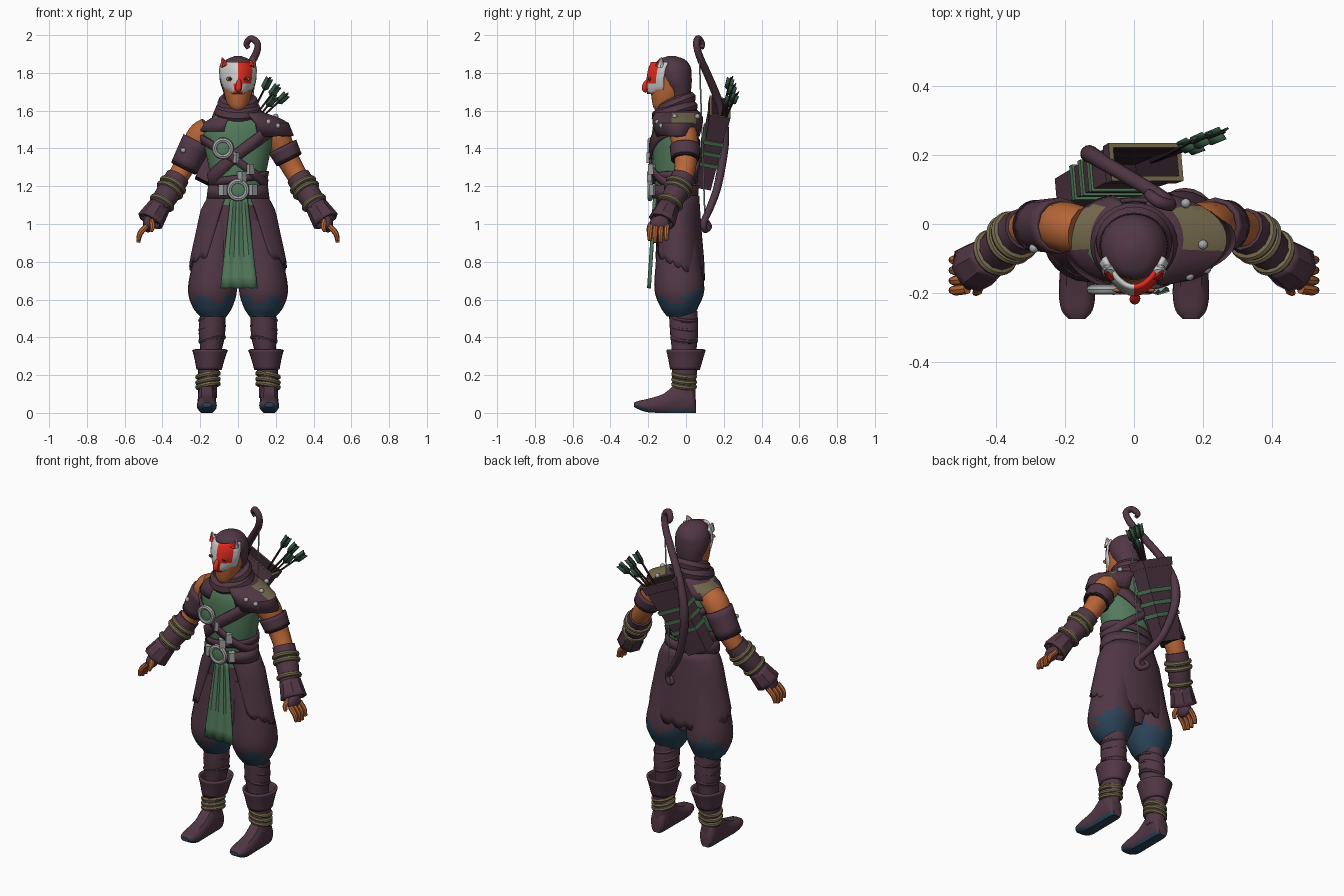
import bpy, bmesh
from math import sin, cos, pi, radians
from mathutils import Vector

if "Cube" in bpy.data.objects:
    bpy.data.objects.remove(bpy.data.objects["Cube"])

def material(name, *rgb):
    m = bpy.data.materials.new(name)
    m.use_nodes = True
    m.diffuse_color = [(c / 255) ** 2.2 for c in rgb] + [1]
    m.node_tree.nodes["Principled BSDF"].inputs["Base Color"].default_value = m.diffuse_color
    return m

BROWN, DARK, SKIN, GREEN, BLUE, OLIVE, WHITE, RED, METAL, PINE = [material(*spec) for spec in (
    ("plum brown cloth", 82, 58, 70), ("dark leather", 52, 38, 44), ("tan skin", 182, 102, 58),
    ("green cloth", 84, 122, 93), ("dark blue cloth", 46, 68, 86), ("olive trim", 118, 107, 80),
    ("mask white", 205, 205, 205), ("mask red", 226, 48, 38), ("grey metal", 165, 168, 168),
    ("pine green feather", 54, 84, 66))]

def finish(ob, name, mats, thick=0):
    ob.name = name
    for m in mats if isinstance(mats, tuple) else (mats,):
        ob.data.materials.append(m)
    if thick:
        mod = ob.modifiers.new("thickness", "SOLIDIFY")
        mod.thickness, mod.offset = thick, 0
    bpy.ops.object.select_all(action="DESELECT")
    bpy.context.view_layer.objects.active = ob
    ob.select_set(True)
    bpy.ops.object.shade_smooth_by_angle(angle=radians(40))

def grid(name, rows, mats, wrap=True, caps=True, rule=lambda row, centre: 0, thick=0):
    n, cols, last = len(rows[0]), len(rows[0]) - (not wrap), len(rows) - 1
    faces = [(i * n + j, i * n + (j + 1) % n, (i + 1) * n + (j + 1) % n, (i + 1) * n + j)
             for i in range(last) for j in range(cols)]
    if wrap and caps:
        faces += [tuple(range(n)), tuple(range(last * n, last * n + n))]
    me = bpy.data.meshes.new(name)
    me.from_pydata([p for row in rows for p in row], [], faces)
    for p in me.polygons:
        p.material_index = rule(p.index // cols, p.center)
    bm = bmesh.new()
    bm.from_mesh(me)
    bmesh.ops.recalc_face_normals(bm, faces=bm.faces)
    bm.to_mesh(me)
    ob = bpy.data.objects.new(name, me)
    bpy.context.collection.objects.link(ob)
    finish(ob, name, mats, thick)

def circle(n):
    return [2 * pi * k / n for k in range(n)]

def smooth(pts, sub=4):  # Catmull-Rom curve through tuples of any length
    P = [Vector(p) for p in pts]
    P = [2 * P[0] - P[1]] + P + [2 * P[-1] - P[-2]]
    return [0.5 * (2 * b + (c - a) * t + (2 * a - 5 * b + 4 * c - d) * t * t + (3 * b - a - 3 * c + d) * t ** 3)
            for a, b, c, d in zip(P, P[1:], P[2:], P[3:]) for t in (k / sub for k in range(sub))] + [P[-2]]

def loft(name, rings, mats, s=1, **kw):  # ellipses: centre x, y, z, radius x, y
    grid(name, [[(s * (x + rx * sin(a)), y - ry * cos(a), z) for a in circle(24)]
                for x, y, z, rx, ry in smooth(rings)], mats, **kw)

def tube(name, pts, mats, s=1, n=12, ref=(0, 1, 0), **kw):  # path: x, y, z, radius
    P, rows = smooth(pts), []
    C = [Vector((s * p[0], p[1], p[2])) for p in P]
    for i, c in enumerate(C):
        t = (C[min(i + 1, len(C) - 1)] - C[max(i - 1, 0)]).normalized()
        u = (Vector(ref) - t * t.dot(Vector(ref))).normalized()
        rows.append([c + P[i][3] * (u * cos(a) + t.cross(u) * sin(a)) for a in circle(n)])
    grid(name, rows, mats, **kw)

def ball(name, loc, scale, mat):
    bpy.ops.mesh.primitive_uv_sphere_add(segments=16, ring_count=10, location=loc)
    bpy.context.object.scale = scale
    finish(bpy.context.object, name, mat)

def hoop(name, loc, axis, big, small, mat):
    bpy.ops.mesh.primitive_torus_add(location=loc, rotation=Vector(axis).to_track_quat("Z", "Y").to_euler(),
                                     major_radius=big, minor_radius=small, major_segments=28, minor_segments=8)
    finish(bpy.context.object, name, mat)

def lookup(table, z):  # interpolate rows of (z, value, value)
    z = min(max(z, table[0][0]), table[-1][0])
    for a, b in zip(table, table[1:]):
        if z <= b[0]:
            return Vector(a[1:]).lerp(Vector(b[1:]), (z - a[0]) / (b[0] - a[0]))

# Torso, with straps and belt that follow its outline
BODY = [(1.1, .15, .1), (1.2, .135, .105), (1.3, .155, .115), (1.4, .175, .12),
        (1.48, .185, .12), (1.54, .16, .11), (1.61, .08, .08)]
loft("tunic", [(0, -.06, z, rx, ry) for z, rx, ry in BODY], GREEN)
for name, z0, tilt, half, grow in (("shoulder_sash", 1.37, .14, .04, .01), ("quiver_strap", 1.33, -.12, .025, .013),
                                   ("waist_wrap", 1.24, .02, .02, .008), ("belt", 1.17, 0, .035, .016)):
    rows = [[], []]
    for a in circle(48):
        for row, z in zip(rows, (z0 + tilt * sin(a) - half, z0 + tilt * sin(a) + half)):
            rx, ry = lookup(BODY, z)
            row.append(((rx + grow) * sin(a), -.06 - (ry + grow) * cos(a), z))
    grid(name, rows, BROWN, caps=False, thick=.012)
for name, x, z, r in (("chest", -.08, 1.4, .044), ("belt", 0, 1.18, .046)):
    hoop(name + "_medallion_rim", (x, -.19, z), (0, 1, 0), r, .014, METAL)
    ball(name + "_medallion", (x, -.188, z), (r, .012, r), GREEN)
for x, z in ((-.078, 1.18), (.078, 1.18), (-.01, 1.35), (.06, 1.29), (.02, 1.25)):
    y = -.186 + abs(x) / 6
    tube("strap_clasp", [(x, y, z - .028, .024), (x, y, z + .028, .024)], METAL, n=4)
# Coat skirt with ragged hem open at the front, over hips and tabard
COAT = [(.66, .262, .14), (.8, .25, .135), (.95, .218, .122), (1.07, .192, .113), (1.15, .15, .108)]
rows = [[] for i in range(11)]
for i, row in enumerate(rows):
    start = radians(24 + 1.8 * i)
    for k in range(45):
        a = start + (2 * pi - 2 * start) * k / 44
        z = 1.15 + (.022 * (k % 3 == 0) - .31 - .07 * (1 - cos(a))) * i / 10
        rx, ry = lookup(COAT, z)
        row.append((rx * sin(a), -.045 - ry * cos(a), z))
grid("coat_skirt", rows, BROWN, wrap=False, thick=.014)
loft("hips", [(0, -.05, .66, .1, .09), (0, -.05, .8, .17, .11), (0, -.05, 1, .17, .105), (0, -.055, 1.15, .14, .1)], BROWN)
grid("front_tabard", [[(.005 + (.042 + .055 * t) * u / 6, -.164 - .032 * t - .005 * cos(u * pi / 2), 1.15 - .49 * t)
                       for u in range(-6, 7)] for t in (k / 8 for k in range(9))], GREEN, wrap=False, thick=.01)
# Legs, boots, arms and hands
for s, side in ((1, "left_"), (-1, "right_")):
    loft(side + "trouser", [(.13, -.03, .51, .07, .07), (.135, -.035, .56, .105, .1), (.135, -.035, .65, .13, .132),
                            (.125, -.04, .8, .115, .12), (.09, -.045, 1.02, .09, .1)], (BROWN, BLUE), s,
         rule=lambda i, c: int(c.z < .595 + .025 * sin(abs(c.x) * 40) + .05 * (c.y > -.02)))
    loft(side + "shin", [(.155, -.01, .24, .05, .06), (.142, -.01, .34, .058, .066),
                         (.138, -.01, .42, .07, .074), (.134, -.015, .54, .066, .076)], BROWN, s)
    for z, x, r, mat in ((.39, .137, .062, BROWN), (.45, .137, .062, BROWN), (.5, .137, .062, BROWN),
                         (.145, .159, .056, OLIVE), (.17, .159, .056, OLIVE), (.2, .159, .056, OLIVE)):
        hoop(side + "leg_binding", (s * x, -.01, z), (s * .18, .12, 1), r, .013, mat)
    loft(side + "boot_shaft", [(.162, -.01, .08, .05, .06), (.16, -.01, .16, .05, .062), (.152, -.005, .28, .06, .072)], BROWN, s)
    loft(side + "boot_cuff", [(.153, -.005, .23, .06, .072), (.15, -.002, .29, .074, .086), (.148, 0, .335, .088, .098)],
         BROWN, s, caps=False, thick=.014)
    sections = smooth([(.052, .03, .07, 0), (.03, .046, .13, 0), (-.05, .048, .15, 0), (-.12, .049, .1, 0),
                       (-.2, .053, .072, .003), (-.25, .045, .046, .018), (-.275, .024, .022, .032)], 3)
    grid(side + "boot_foot", [[(s * .165 + w * sin(a), y, max(0, lift) + h * min(1, max(0, .5 + .62 * cos(a)))) for a in circle(20)]
                              for y, w, h, lift in sections], (BROWN, BLUE),
         rule=lambda i, c: int(c.z < .014 + .36 * max(0, -.18 - c.y)))
    tube(side + "arm", [(.15, -.02, 1.5, .07), (.2, -.01, 1.46, .074), (.25, 0, 1.37, .062),
                        (.305, -.01, 1.27, .055), (.37, -.05, 1.17, .05), (.46, -.12, 1.03, .035)], SKIN, s)
    x, z, x2, z2 = (.235, 1.41, .268, 1.345) if s > 0 else (.215, 1.44, .285, 1.3)
    tube(side + "arm_band", [(x, -.005, z, .075), (x2, -.005, z2, .067)], BROWN, s, caps=False, thick=.014)
    hoop(side + "arm_band_edge", (s * x2, -.005, z2), (s * .45, 0, -.9), .065, .01, DARK)
    tube(side + "bracer", [(.318, -.015, 1.25, .064), (.36, -.045, 1.18, .066), (.41, -.09, 1.1, .058), (.45, -.12, 1.03, .05)], BROWN, s)
    for x, y, z, r in ((.345, -.035, 1.205, .064), (.36, -.046, 1.18, .064), (.402, -.083, 1.113, .058)):
        hoop(side + "bracer_cord", (s * x, y, z), (s * .5, -.4, -.8), r, .014, OLIVE)
    tube(side + "bracer_flare", [(.415, -.093, 1.095, .054), (.466, -.128, 1.015, .068)], BROWN, s, n=8, caps=False, thick=.012)
    ball(side + "glove", (s * .476, -.14, 1.0), (.028, .052, .045), BROWN)
    for y, drop in ((-.1, .012), (-.13, 0), (-.16, 0), (-.188, .01)):
        tube(side + "finger", [(.483, y, .99, .015), (.517, y - .004, .952, .015), (.528, y - .004, .902 + drop, .01)], SKIN, s, n=8)
    tube(side + "thumb", [(.46, -.165, 1.02, .016), (.452, -.19, .99, .015), (.46, -.2, .96, .009)], SKIN, s, n=8)
    # Shoulder mantle: broad plate on the left, narrow vest edge on the right
    edge = [(1.6, .09, .1), (1.58, .14, .125), (1.558, .205, .135), (1.53, .262, .132), (1.465, .287, .115)]
    if s < 0:
        edge = [(1.6, .09, .1), (1.565, .12, .115), (1.53, .175, .126), (1.49, .2, .128)]
    grid(side + "shoulder_mantle", [[(s * rx * sin(a), -.045 - ry * cos(a), z) for a in (radians(7 * k) for k in range(3, 24))]
                                    for z, rx, ry in edge], (BROWN, OLIVE), wrap=False, thick=.018,
         rule=lambda i, c: int(i in (1, 2) and abs(c.y + .015) < .06))
for loc in ((.15, .06, 1.57), (.2, -.06, 1.57), (.16, -.15, 1.54), (.21, -.13, 1.52), (-.29, -.07, 1.39)):
    ball("mantle_rivet", loc, (.014, .014, .014), METAL)
# Scarf, head and hood
hoop("scarf_lower", (0, -.06, 1.595), (0, -.3, 1), .085, .042, BROWN)
hoop("scarf_upper", (0, -.052, 1.64), (0, -.4, 1), .076, .034, BROWN)
loft("head", [(0, -.13, 1.6, .025, .03), (0, -.115, 1.625, .052, .06), (0, -.095, 1.69, .074, .09),
              (0, -.09, 1.77, .083, .1), (0, -.085, 1.84, .07, .08)], SKIN)
loft("hood", [(0, -.03, 1.62, .06, .05), (0, -.035, 1.69, .075, .06), (0, -.05, 1.74, .092, .08), (0, -.06, 1.78, .098, .09),
              (0, -.07, 1.83, .092, .095), (0, -.075, 1.87, .062, .07), (0, -.075, 1.89, .015, .016)], BROWN)
# Half white, half red mask with ears, eyes and hooked nose; table gives half width and depth
MASK = [(1.69, .045, -.2), (1.72, .076, -.203), (1.77, .092, -.203), (1.82, .096, -.195), (1.855, .085, -.18)]
rows = [[(w * u / 8, y + .085 * (u / 8) ** 2, z) for u in range(-8, 9)]
        for z in (1.69 + .165 * i / 12 for i in range(13)) for w, y in [lookup(MASK, z)]]
grid("mask", rows, (WHITE, RED), wrap=False, thick=.012,
     rule=lambda i, c: int(0 < c.x < .068 and c.z > 1.742 or abs(c.x) < .02 and c.z < 1.745))
tube("mask_nose", [(.006, -.2, 1.765, .008), (.004, -.213, 1.742, .014), (.002, -.218, 1.715, .015), (.002, -.208, 1.698, .006)], RED)
for s in (1, -1):
    tube("mask_ear", [(.07, -.135, 1.835, .025), (.085, -.13, 1.882, .003)], WHITE, s, n=8)
    tube("mask_ear_inner", [(.068, -.147, 1.835, .019), (.083, -.139, 1.875, .003)], RED, s, n=8)
    ball("eye_opening", (s * .042, -.192, 1.768), (.021, .006, .011), SKIN)
    ball("eye", (s * .042, -.197, 1.768), (.011, .004, .007), DARK)
# Open quiver slung across the back
foot, mouth = Vector((-.165, .09, 1.215)), Vector((.035, .18, 1.62))
axis = (mouth - foot).normalized()
across = axis.cross(Vector((0, 1, 0))).normalized()
def frame(t, grow=0):
    w, d = across * (.068 + .042 * t + grow), axis.cross(across) * (.042 + .008 * t + grow)
    return [foot.lerp(mouth, t) + w * i + d * j for i, j in ((1, 1), (1, -1), (-1, -1), (-1, 1))]
grid("quiver", [frame(0), frame(.9), frame(.9, .006), frame(1, .006), frame(1, -.008), frame(.5, -.008)],
     (BROWN, OLIVE, DARK), rule=lambda i, c: (0, 1, 0, 1, 2, 2)[i])
for t in (.3, .45, .6):
    grid("quiver_cord", [frame(t), frame(t, .007), frame(t + .05, .007), frame(t + .05)], GREEN, caps=False)
# Arrows with three feather blades each
for tip in map(Vector, ((.17, .24, 1.775), (.215, .255, 1.735), (.262, .268, 1.69), (.2, .235, 1.68))):
    base = Vector((.05, .18, 1.5 + (tip.z - 1.7) / 2))
    tube("arrow_shaft", [(*base, .006), (*tip, .006)], DARK, n=6)
    d = (tip - base).normalized()
    u = d.orthogonal().normalized() * .023
    for w in (u * cos(a) + d.cross(u) * sin(a) for a in circle(3)):
        grid("arrow_feather", [[tip - d * .08, tip - d * .06 + w], [tip - d * .01, tip + w]], PINE, wrap=False, thick=.006)
# Bow with curled tips and its string
tube("bow", [(.055, .085, 1.93, .011), (.045, .085, 1.955, .016), (.07, .065, 1.982, .018), (.105, .055, 1.95, .018),
             (.085, .075, 1.88, .02), (.02, .115, 1.79, .021), (-.065, .165, 1.67, .022), (-.115, .195, 1.56, .024),
             (-.13, .203, 1.46, .026), (-.12, .195, 1.35, .023), (-.07, .165, 1.19, .021), (0, .125, 1.08, .02),
             (.055, .095, 1.01, .018), (.04, .1, .968, .016), (.005, .125, .985, .013), (.02, .115, 1.015, .009)],
     BROWN, ref=(.58, .8, 0))
tube("bow_string", [(.095, .07, 1.91, .004), (.04, .1, 1.04, .004)], METAL, n=6)
